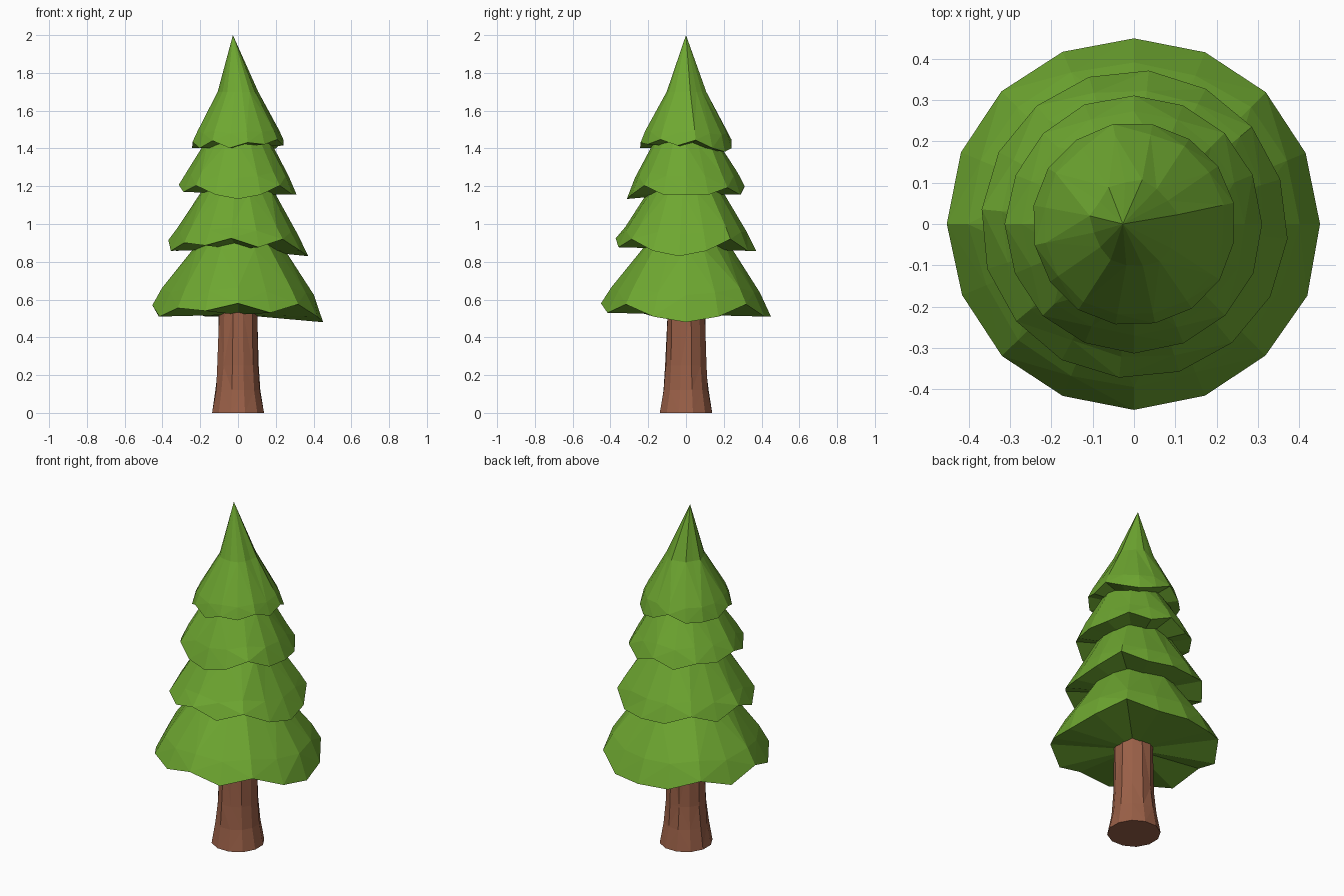
import bpy, bmesh, math, random

if "Cube" in bpy.data.objects:
    bpy.data.objects.remove(bpy.data.objects["Cube"])

random.seed(4)
SIDES = 16


def material(name, rgb):
    m = bpy.data.materials.new(name)
    m.diffuse_color = (*rgb, 1)
    m.use_nodes = True
    m.node_tree.nodes["Principled BSDF"].inputs["Base Color"].default_value = m.diffuse_color
    return m


green = material("leaf green", (0.155, 0.385, 0.03))
brown = material("bark brown", (0.32, 0.115, 0.063))

# Height offsets of the ragged branch rim, one per side, starting at +x
RAGGED = [-.05, -.02, .045, -.02, -.02, -.02, .03, -.02,
          .04, -.02, .025, .01, .05, 0, .045, -.02]


def ring(bm, r, n, zs, turn=0, jitter=0):
    verts = []
    for i in range(n):
        a = math.radians(turn) + math.tau * i / n
        rr = r * (1 + random.uniform(-jitter, jitter))
        verts.append(bm.verts.new((rr * math.cos(a), rr * math.sin(a), zs[i])))
    return verts


def bridge(bm, lower, upper):
    n = len(lower)
    for i in range(n):
        j = (i + 1) % n
        bm.faces.new((lower[i], lower[j], upper[j], upper[i]))


def fan(bm, verts, point):
    c = bm.verts.new(point)
    for i in range(len(verts)):
        bm.faces.new((verts[i], verts[(i + 1) % len(verts)], c))


def finish(bm, name, mat):
    bmesh.ops.triangulate(bm, faces=[f for f in bm.faces if len(f.verts) == 4])
    bmesh.ops.recalc_face_normals(bm, faces=bm.faces)
    me = bpy.data.meshes.new(name)
    bm.to_mesh(me)
    bm.free()
    me.materials.append(mat)
    ob = bpy.data.objects.new(name, me)
    bpy.context.collection.objects.link(ob)


def branch_tier(name, z, r, amp, shift, turn, rings, tip):
    """Ragged skirt of branches; rings = (radius, height, jitter) going up."""
    offs = [RAGGED[(i - shift) % SIDES] * amp for i in range(SIDES)]
    bm = bmesh.new()
    rim = ring(bm, r, SIDES, [z + o for o in offs], turn, 0.006)
    fan(bm, rim, (0, 0, z - .01))
    low = rim
    for k, (rr, zz, jit) in enumerate(rings):
        up = ring(bm, rr, SIDES,
                  [zz + o * (.4 if k == 0 else 0) for o in offs], turn, jit)
        bridge(bm, low, up)
        low = up
    fan(bm, low, tip)
    finish(bm, name, green)


# Four branch tiers, bottom to top
branch_tier("branches_bottom", .53, .452, 1, 0, 0,
            [(.395, .645, .025), (.235, .87, .04), (.17, .96, 0)], (0, 0, 1.0))
branch_tier("branches_lower_middle", .877, .372, .95, 0, -5.5,
            [(.325, .965, .025), (.2, 1.17, .04), (.14, 1.27, 0)], (0, 0, 1.3))
branch_tier("branches_upper_middle", 1.17, .312, .75, 12, 0,
            [(.268, 1.26, .025), (.175, 1.42, .04), (.12, 1.5, 0)], (0, 0, 1.53))
branch_tier("branches_top", 1.415, .247, .65, 2, 12,
            [(.222, 1.485, .02), (.104, 1.7, .07)], (-.027, 0, 2.0))

# Trunk with a flared foot and slightly grooved bark
bm = bmesh.new()
N = 12
low = ring(bm, .143, N, [0] * N, 15, .01)
bm.faces.new(low)
for r, z, jit in [(.121, .12, .03), (.111, .25, .04), (.104, .54, .04)]:
    up = ring(bm, r, N, [z] * N, 15, jit)
    bridge(bm, low, up)
    low = up
bm.faces.new(low)
finish(bm, "trunk", brown)
